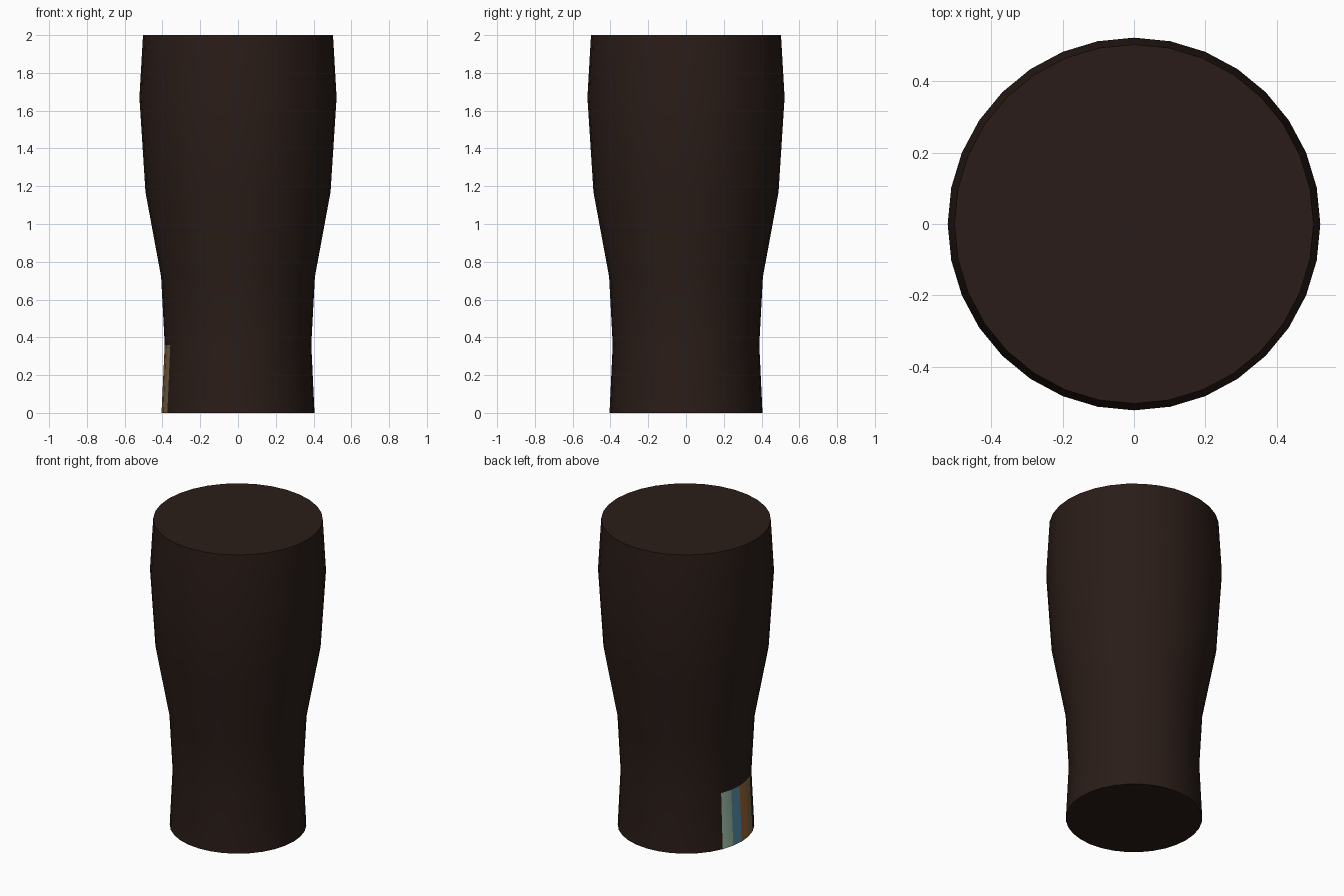
import bpy, bmesh, math

if "Cube" in bpy.data.objects:
    bpy.data.objects.remove(bpy.data.objects["Cube"])

SIDES = 32
PROFILE = [(0.405, 0), (0.388, 0.36), (0.407, 0.72), (0.49, 1.17), (0.522, 1.67), (0.503, 2.0)]


def material(name, rgb):
    m = bpy.data.materials.new(name)
    m.diffuse_color = (*rgb, 1)
    m.use_nodes = True
    m.node_tree.nodes["Principled BSDF"].inputs["Base Color"].default_value = m.diffuse_color
    return m


materials = [
    material("dark_brown", (0.023, 0.012, 0.009)),
    material("label_green", (0.36, 0.57, 0.42)),
    material("label_blue", (0.11, 0.32, 0.45)),
    material("label_orange", (0.36, 0.13, 0.03)),
    material("label_olive", (0.20, 0.13, 0.07)),
]

# Filled glass: a closed lathed profile
bm = bmesh.new()
rings = []
for r, z in PROFILE:
    rings.append([bm.verts.new((r * math.cos(2 * math.pi * i / SIDES),
                                r * math.sin(2 * math.pi * i / SIDES), z))
                  for i in range(SIDES)])
for level, (low, high) in enumerate(zip(rings, rings[1:])):
    for i in range(SIDES):
        j = (i + 1) % SIDES
        face = bm.faces.new((low[i], low[j], high[j], high[i]))
        # Coloured strips on the lowest band, facing -x
        if level == 0 and 14 <= i <= 17:
            face.material_index = i - 13
bm.faces.new(rings[0][::-1])
bm.faces.new(rings[-1])

mesh = bpy.data.meshes.new("filled_glass")
bm.to_mesh(mesh)
bm.free()
for m in materials:
    mesh.materials.append(m)
glass = bpy.data.objects.new("filled_glass", mesh)
bpy.context.collection.objects.link(glass)

# Smooth sides, sharp top and bottom edges
bpy.context.view_layer.objects.active = glass
glass.select_set(True)
bpy.ops.object.shade_smooth_by_angle(angle=math.radians(30))
